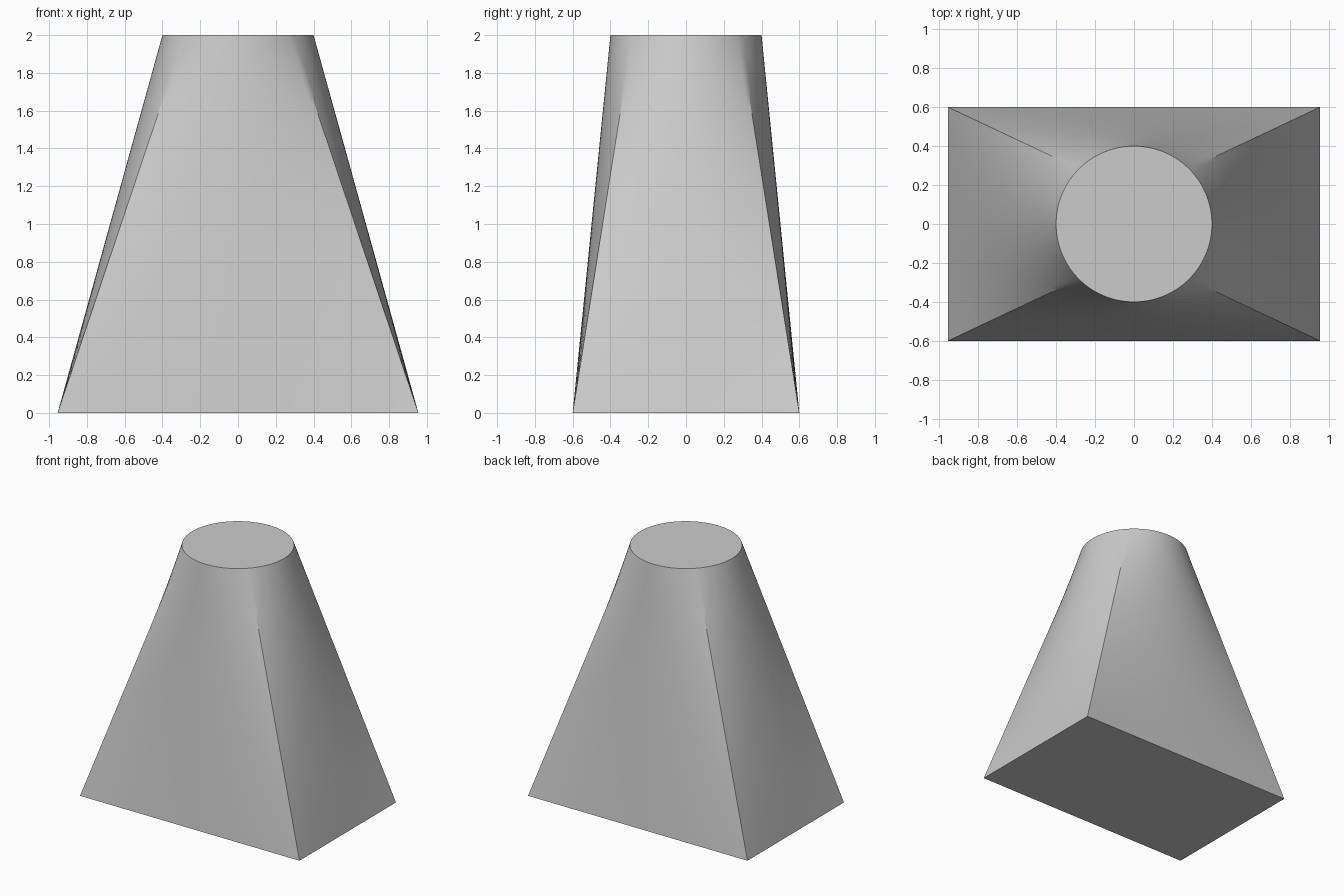
import bpy, bmesh, math

cube = bpy.data.objects.get("Cube")
if cube:
    bpy.data.objects.remove(cube, do_unlink=True)

HALF_X, HALF_Y, RADIUS, HEIGHT = 0.955, 0.6, 0.4, 2.0
PER_SIDE, LEVELS = 32, 32

# Flat grey material
grey = bpy.data.materials.new("plain_grey")
grey.use_nodes = True
colour = (0.6, 0.6, 0.6, 1)
grey.diffuse_color = colour
grey.node_tree.nodes["Principled BSDF"].inputs["Base Color"].default_value = colour

# Pairs of matching points: evenly spaced on the rectangle and on the circle
corners = [(HALF_X, -HALF_Y), (HALF_X, HALF_Y), (-HALF_X, HALF_Y), (-HALF_X, -HALF_Y)]
pairs = []
for side in range(4):
    (ax, ay), (bx, by) = corners[side], corners[(side + 1) % 4]
    for i in range(PER_SIDE):
        f = i / PER_SIDE
        angle = (side + f - 0.5) * math.pi / 2
        pairs.append((ax + (bx - ax) * f, ay + (by - ay) * f,
                      RADIUS * math.cos(angle), RADIUS * math.sin(angle)))

# Rectangle-to-circle loft with straight rulings
bm = bmesh.new()
rings = []
for level in range(LEVELS + 1):
    t = level / LEVELS
    rings.append([bm.verts.new((rx + (cx - rx) * t, ry + (cy - ry) * t, HEIGHT * t))
                  for rx, ry, cx, cy in pairs])
count = len(pairs)
for low, high in zip(rings, rings[1:]):
    for i in range(count):
        j = (i + 1) % count
        bm.faces.new((low[i], low[j], high[j], high[i]))

# End caps
bm.faces.new(rings[-1])
bm.faces.new(rings[0][::-1])

mesh = bpy.data.meshes.new("transition_body")
bm.to_mesh(mesh)
bm.free()
mesh.materials.append(grey)
body = bpy.data.objects.new("transition_body", mesh)
bpy.context.collection.objects.link(body)
bpy.ops.object.select_all(action="DESELECT")
body.select_set(True)
bpy.context.view_layer.objects.active = body
bpy.ops.object.shade_smooth_by_angle(angle=math.radians(30))
